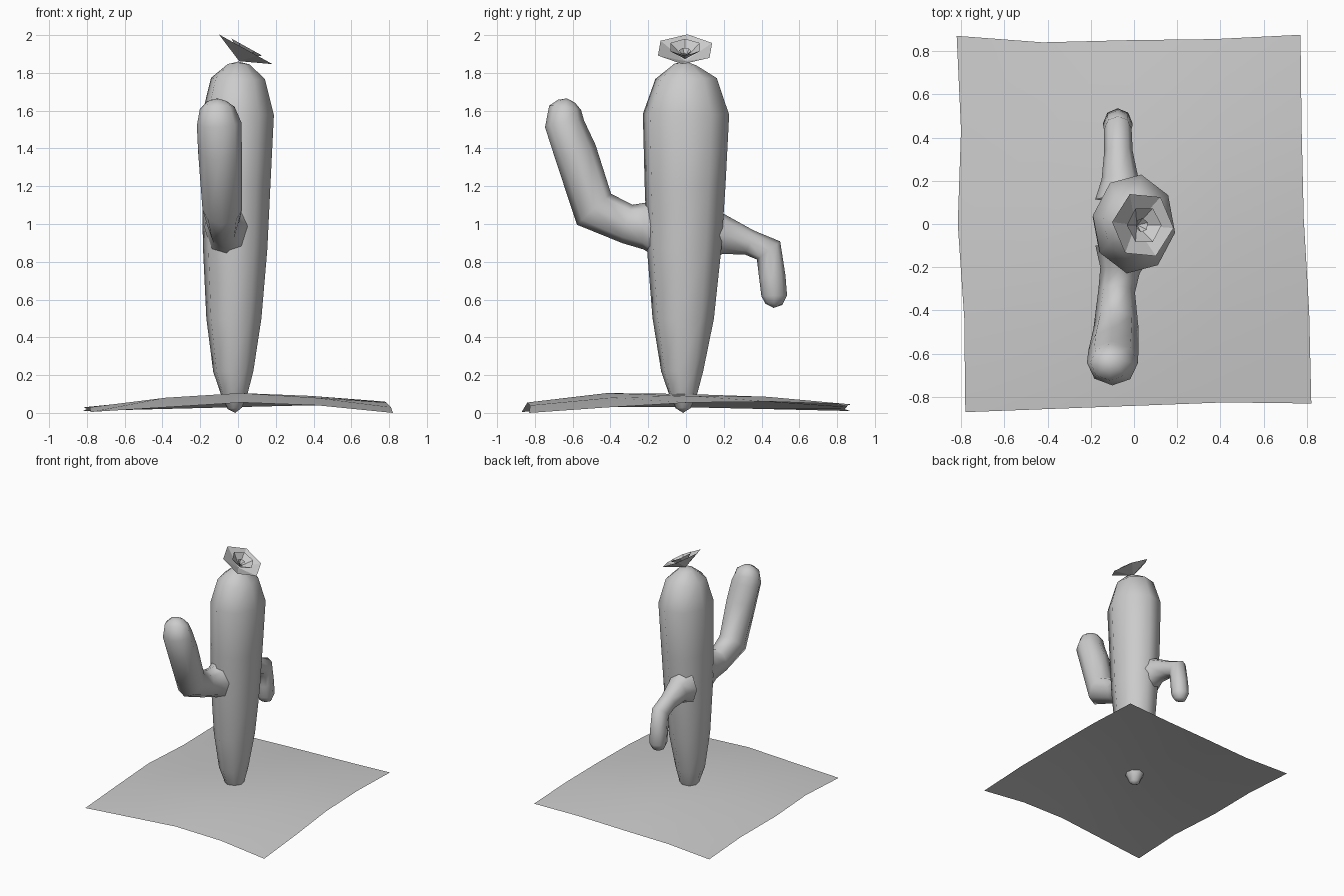
import bpy, bmesh
from math import sin, cos, radians
from mathutils import Vector, Matrix

if "Cube" in bpy.data.objects:
    bpy.data.objects.remove(bpy.data.objects["Cube"])


def finish(bm, name, smooth):
    bmesh.ops.recalc_face_normals(bm, faces=bm.faces)
    for f in bm.faces:
        f.smooth = smooth
    me = bpy.data.meshes.new(name)
    bm.to_mesh(me)
    bm.free()
    ob = bpy.data.objects.new(name, me)
    bpy.context.collection.objects.link(ob)
    return ob


def tube(name, stations, sides=8, turn=0, smooth=True):
    """Loft rings (x, y, z, radius across x, radius in the bend plane); zero radius = pole."""
    bm = bmesh.new()
    pts = [Vector(s[:3]) for s in stations]
    rings = []
    for i, s in enumerate(stations):
        before = (pts[i] - pts[i - 1]).normalized() if i else Vector()
        after = (pts[i + 1] - pts[i]).normalized() if i + 1 < len(pts) else Vector()
        t = (before + after).normalized()
        u = (Vector((1, 0, 0)) - t * t.x).normalized()
        v = t.cross(u)
        if s[3] == 0:
            rings.append([bm.verts.new(pts[i])] * sides)
        else:
            rings.append([bm.verts.new(pts[i] + u * s[3] * cos(a) + v * s[4] * sin(a))
                          for a in (radians(turn + 360 * k / sides) for k in range(sides))])
    for a, b in zip(rings, rings[1:]):
        for k in range(sides):
            j = (k + 1) % sides
            bm.faces.new(dict.fromkeys((a[k], a[j], b[j], b[k])))
    return finish(bm, name, smooth)


# Trunk
tube("cactus_trunk", [
    (-.015, -.015, 0, 0, 0),
    (-.018, -.015, .025, .04, .04),
    (-.02, -.015, .1, .072, .076),
    (-.025, -.02, .22, .108, .113),
    (-.022, -.015, .5, .148, .165),
    (-.015, -.01, .87, .173, .2),
    (-.01, -.005, 1.2, .184, .217),
    (0, 0, 1.58, .193, .232),
    (0, 0, 1.77, .145, .165),
    (.003, -.003, 1.845, .06, .058),
    (.003, 0, 1.86, 0, 0)], turn=-10)

# Raised arm
tube("raised_arm", [
    (-.05, -.12, .985, .13, .18),
    (-.065, -.215, .99, .092, .125),
    (-.08, -.31, 1.0, .085, .105),
    (-.083, -.487, 1.078, .105, .122),
    (-.095, -.585, 1.38, .116, .113),
    (-.1, -.643, 1.53, .118, .105),
    (-.11, -.64, 1.615, .092, .085),
    (-.11, -.632, 1.65, .05, .045),
    (-.11, -.63, 1.665, 0, 0)])

# Drooping arm
tube("drooping_arm", [
    (-.06, .12, .945, .12, .15),
    (-.065, .21, .94, .085, .1),
    (-.072, .335, .902, .066, .068),
    (-.075, .437, .86, .064, .078),
    (-.075, .457, .72, .068, .07),
    (-.075, .467, .62, .068, .068),
    (-.075, .465, .575, .047, .045),
    (-.075, .463, .556, 0, 0)])

# Flower: three nested open six-sided cups, tilted towards +x
tilt = Matrix.Translation((.006, -.005, 1.862)) @ Matrix.Rotation(radians(29), 4, 'Y')
for name, base, rim, radius, turn in (("outer_petals", 0, .072, .163, -5),
                                      ("middle_petals", .015, .085, .092, 0),
                                      ("flower_centre", .02, .062, .034, 20)):
    cup = tube(name, [(0, 0, base, 0, 0), (0, 0, rim, radius, radius * .97)],
               sides=6, turn=turn, smooth=False)
    cup.data.transform(tilt)

# Sand: gently mounded open sheet
heights = ((.005, .03, .055, .04, 0),
           (.03, .08, .105, .08, .03),
           (.03, .07, .1, .09, .055),
           (.02, .06, .085, .085, .06),
           (.01, .02, .03, .04, .045))
left, right = (-.78, -.785, -.815, -.8, -.82), (.82, .81, .785, .775, .77)
front, back = (-.87, -.855, -.84, -.825, -.83), (.87, .84, .85, .855, .875)
bm = bmesh.new()
grid = [[bm.verts.new((left[j] + (right[j] - left[j]) * i / 4,
                       front[i] + (back[i] - front[i]) * j / 4,
                       heights[j][i])) for i in range(5)] for j in range(5)]
for j in range(4):
    for i in range(4):
        bm.faces.new((grid[j][i], grid[j][i + 1], grid[j + 1][i + 1], grid[j + 1][i]))
finish(bm, "sand", True)
